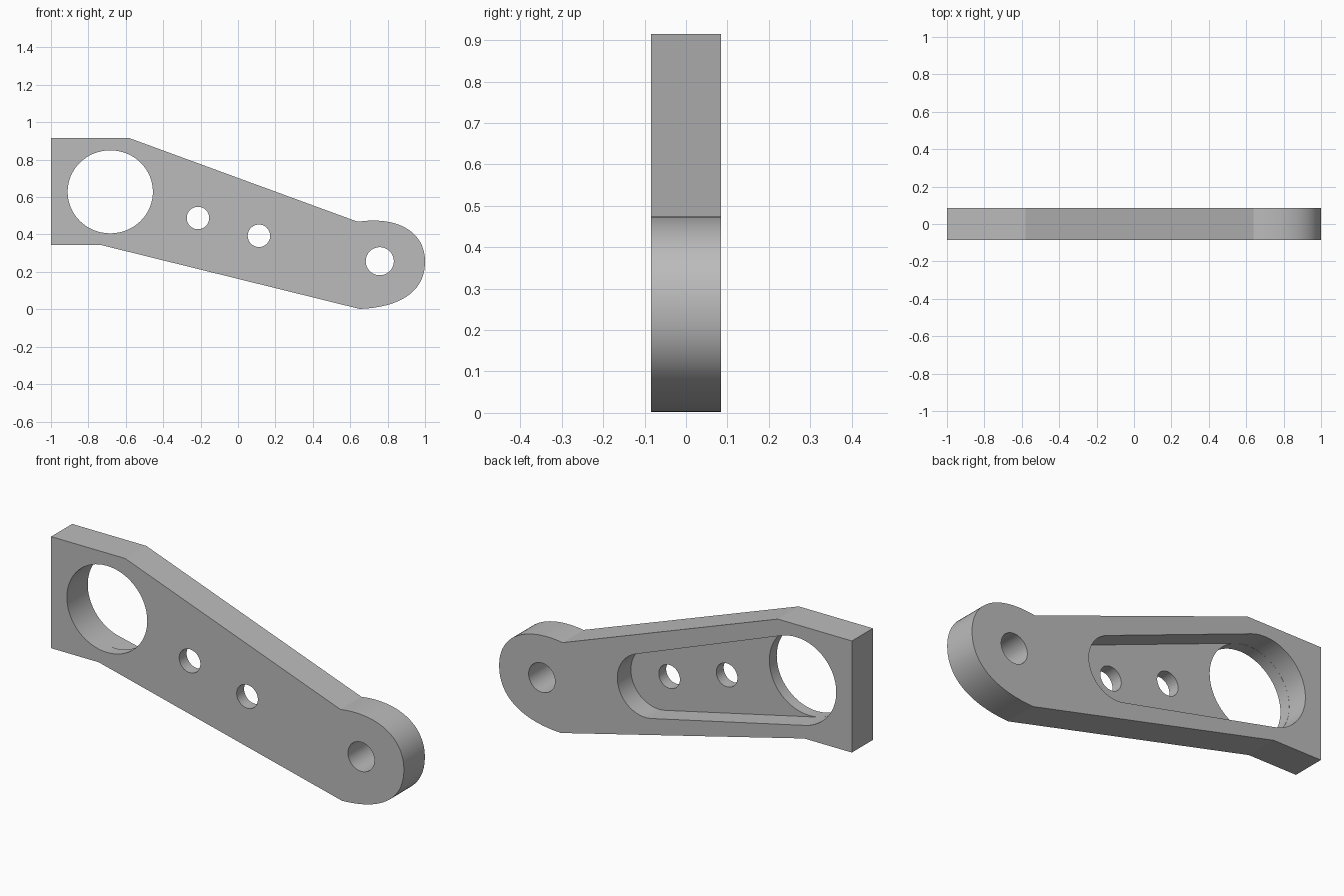
import bpy, bmesh, math
from mathutils import Vector
from mathutils.geometry import interpolate_bezier

if "Cube" in bpy.data.objects:
    bpy.data.objects.remove(bpy.data.objects["Cube"], do_unlink=True)

HALF = 0.085      # half thickness of the plate
FLOOR = -0.025    # y of the pocket floor
BORE = (-0.683, 0.628, 0.228, 0.222)

grey = bpy.data.materials.new("grey metal")
grey.use_nodes = True
grey.diffuse_color = (0.5, 0.5, 0.5, 1)
grey.node_tree.nodes["Principled BSDF"].inputs["Base Color"].default_value = (0.5, 0.5, 0.5, 1)


def extrude_profile(name, points, y0, y1):
    """Solid from an x-z outline, extruded from y0 to y1."""
    bm = bmesh.new()
    face = bm.faces.new([bm.verts.new((x, y0, z)) for x, z in points])
    ext = bmesh.ops.extrude_face_region(bm, geom=[face])
    moved = [v for v in ext["geom"] if isinstance(v, bmesh.types.BMVert)]
    bmesh.ops.translate(bm, verts=moved, vec=(0, y1 - y0, 0))
    bmesh.ops.recalc_face_normals(bm, faces=bm.faces)
    mesh = bpy.data.meshes.new(name)
    bm.to_mesh(mesh)
    bm.free()
    mesh.materials.append(grey)
    obj = bpy.data.objects.new(name, mesh)
    bpy.context.collection.objects.link(obj)
    return obj


def arc(cx, cz, rx, rz, start=0, end=math.tau, steps=64, closed=True):
    count = steps if closed else steps + 1
    angles = [start + (end - start) * i / steps for i in range(count)]
    return [(cx + rx * math.cos(a), cz + rz * math.sin(a)) for a in angles]


def bezier(*pts):
    curve = interpolate_bezier(*[Vector((x, z, 0)) for x, z in pts], 25)
    return [(p.x, p.y) for p in curve]


def cut(body, cutter):
    cutter.hide_render = True
    mod = body.modifiers.new("cut", "BOOLEAN")
    mod.operation = "DIFFERENCE"
    mod.solver = "EXACT"
    mod.object = cutter
    bpy.context.view_layer.objects.active = body
    bpy.ops.object.modifier_apply(modifier=mod.name)
    bpy.data.objects.remove(cutter, do_unlink=True)


# Arm plate: square end, tapered middle, rounded end
nose = bezier((0.64, 0.468), (0.86, 0.50), (1, 0.41), (1, 0.255))
nose += bezier((1, 0.255), (1, 0.09), (0.86, 0.01), (0.65, 0.002))[1:]
outline = [(-1, 0.343), (-1, 0.915), (-0.58, 0.915)] + nose + [(-0.73, 0.343)]
arm = extrude_profile("link_arm", outline, -HALF, HALF)

# Back pocket: tapered slot tangent to the bore and to a smaller end circle
bx, bz, brx, brz = BORE
ex, ez, er = 0.17, 0.37, 0.16
axis = math.atan2(ez - bz, ex - bx)
spread = math.acos((brz - er) / math.hypot(ex - bx, ez - bz))
slot = arc(bx, bz, brx * 1.002, brz * 1.002, axis + spread, axis + math.tau - spread, 48, False)
slot += arc(ex, ez, er, er, axis - spread, axis + spread, 32, False)
cut(arm, extrude_profile("pocket_cutter", slot, FLOOR, 0.2))

# Through holes: bore, two small holes, pivot hole
for hole in (BORE, (-0.214, 0.488, 0.06, 0.06),
             (0.112, 0.393, 0.06, 0.06), (0.758, 0.257, 0.075, 0.075)):
    cut(arm, extrude_profile("hole_cutter", arc(*hole), -0.2, 0.2))

# Smooth curved walls, keep rims sharp
bpy.ops.object.select_all(action="DESELECT")
arm.select_set(True)
bpy.context.view_layer.objects.active = arm
bpy.ops.object.shade_smooth_by_angle(angle=math.radians(12))
